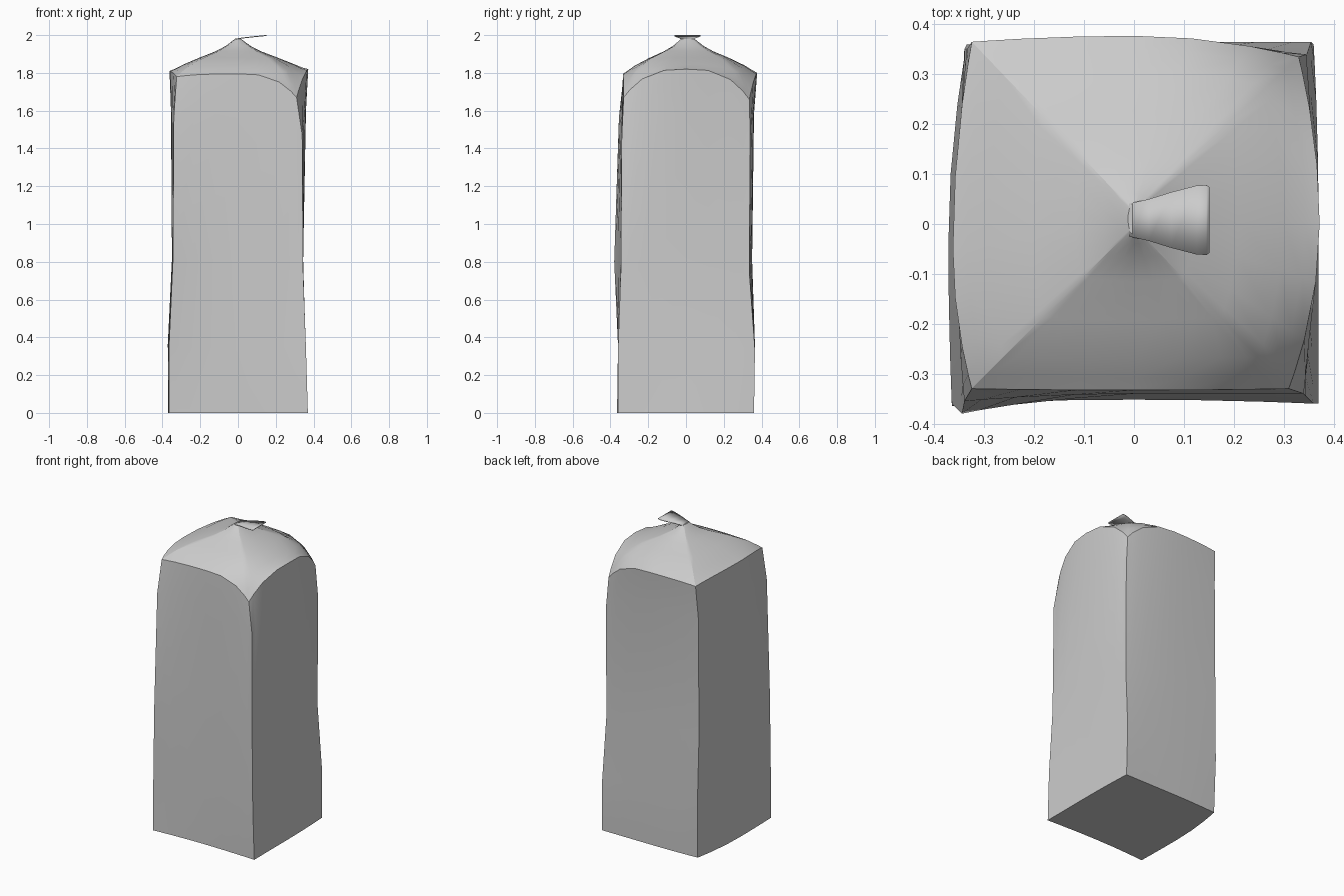
import bpy, bmesh, math

cube = bpy.data.objects.get("Cube")
if cube:
    bpy.data.objects.remove(cube)

# One plain grey paper
paper = bpy.data.materials.new("grey_paper")
paper.use_nodes = True
paper_colour = (0.6, 0.6, 0.6, 1.0)
paper.diffuse_color = paper_colour
paper.node_tree.nodes["Principled BSDF"].inputs["Base Color"].default_value = paper_colour


def lerp(a, b, t):
    return a + (b - a) * t


def finish(name, bm):
    """Turn a bmesh into a smooth-shaded object with sharp creases."""
    bmesh.ops.recalc_face_normals(bm, faces=bm.faces)
    mesh = bpy.data.meshes.new(name)
    bm.to_mesh(mesh)
    bm.free()
    mesh.materials.append(paper)
    obj = bpy.data.objects.new(name, mesh)
    bpy.context.collection.objects.link(obj)
    bpy.ops.object.select_all(action="DESELECT")
    obj.select_set(True)
    bpy.context.view_layer.objects.active = obj
    bpy.ops.object.shade_smooth_by_angle(angle=math.radians(25))
    return obj


# Upright folds of the bag: rim height, then x and y at each fraction of it
fractions = (0, 0.2, 0.45, 0.88, 1)
front_left = (1.67, (.37, .36, .345, .34, .31), (-.36, -.36, -.345, -.34, -.33))
left_middle = (1.82, (.37, .355, .345, .36, .372), (0, 0, 0, 0, 0))
back_left = (1.66, (.36, .355, .345, .345, .33), (.36, .365, .335, .34, .335))
back_middle = (1.8, (0, 0, 0, 0, 0), (.36, .365, .35, .36, .377))
back_right = (1.79, (-.33, -.335, -.34, -.335, -.325), (.35, .36, .35, .35, .365))
right_middle = (1.81, (-.37, -.372, -.35, -.355, -.363), (-.04, -.04, -.04, -.04, -.05))
front_right = (1.78, (-.365, -.365, -.345, -.34, -.325), (-.365, -.36, -.38, -.355, -.33))
front_middle = (1.795, (0, 0, 0, 0, 0), (-.35, -.352, -.345, -.34, -.333))

# Half sides, each from a corner fold to the middle of a wall, in turning order
half_sides = [
    (front_left, left_middle, False), (back_left, left_middle, True),
    (back_left, back_middle, False), (back_right, back_middle, True),
    (back_right, right_middle, False), (front_right, right_middle, True),
    (front_right, front_middle, False), (front_left, front_middle, True),
]


def column(corner, middle, t):
    """Points up the wall, t of the way from a corner to a wall's middle."""
    bulge = 1 - (1 - t) ** 2
    side_wall = middle in (left_middle, right_middle)
    tx, ty = (bulge, t) if side_wall else (t, bulge)
    top = lerp(corner[0], middle[0], 1 - (1 - t) ** 3)
    return [(lerp(cx, mx, tx), lerp(cy, my, ty), f * top) for f, cx, mx, cy, my
            in zip(fractions, corner[1], middle[1], corner[2], middle[2])]


columns = []
for corner, middle, backwards in half_sides:
    steps = (1, 0.65, 0.3, 0.1) if backwards else (0, 0.1, 0.3, 0.65)
    columns += [column(corner, middle, t) for t in steps]

# Gathered top: share of the way to the neck, and height there
slope = ((.08, 1.815), (.2, 1.84), (.45, 1.88), (.7, 1.915), (.85, 1.943), (.94, 1.967), (1, 1.983))

bm = bmesh.new()
rings = [[bm.verts.new(col[row]) for col in columns] for row in range(len(fractions))]
for s, height in slope:
    ring = []
    for col in columns:
        x, y, z = col[-1]
        angle = math.atan2(y, x)
        neck_x, neck_y = 0.012 * math.cos(angle), 0.01 + 0.032 * math.sin(angle)
        sag = (1.8 - z) * (1 - s) ** 6
        ring.append(bm.verts.new((lerp(x, neck_x, s), lerp(y, neck_y, s), height - sag)))
    rings.append(ring)

for low, high in zip(rings, rings[1:]):
    for i in range(len(low)):
        j = (i + 1) % len(low)
        bm.faces.new((low[i], low[j], high[j], high[i]))
bm.faces.new(rings[0])
bm.faces.new(rings[-1])
rim_row = set(rings[len(fractions) - 1])
finish("bag", bm)

# Folded-over flap: x, half width and height along its length
flap_rows = ((-.01, .033, 1.982), (.03, .042, 1.988), (.075, .056, 1.993),
             (.125, .069, 1.998), (.145, .07, 2), (.151, .066, 2))
bm = bmesh.new()
pairs = [[bm.verts.new((x, 0.008 + side * w, z)) for side in (-1, 1)] for x, w, z in flap_rows]
for (a, b), (c, d) in zip(pairs, pairs[1:]):
    bm.faces.new((a, c, d, b))
flap = finish("top_flap", bm)
thickness = flap.modifiers.new("Thickness", "SOLIDIFY")
thickness.thickness = 0.005
thickness.offset = -1
